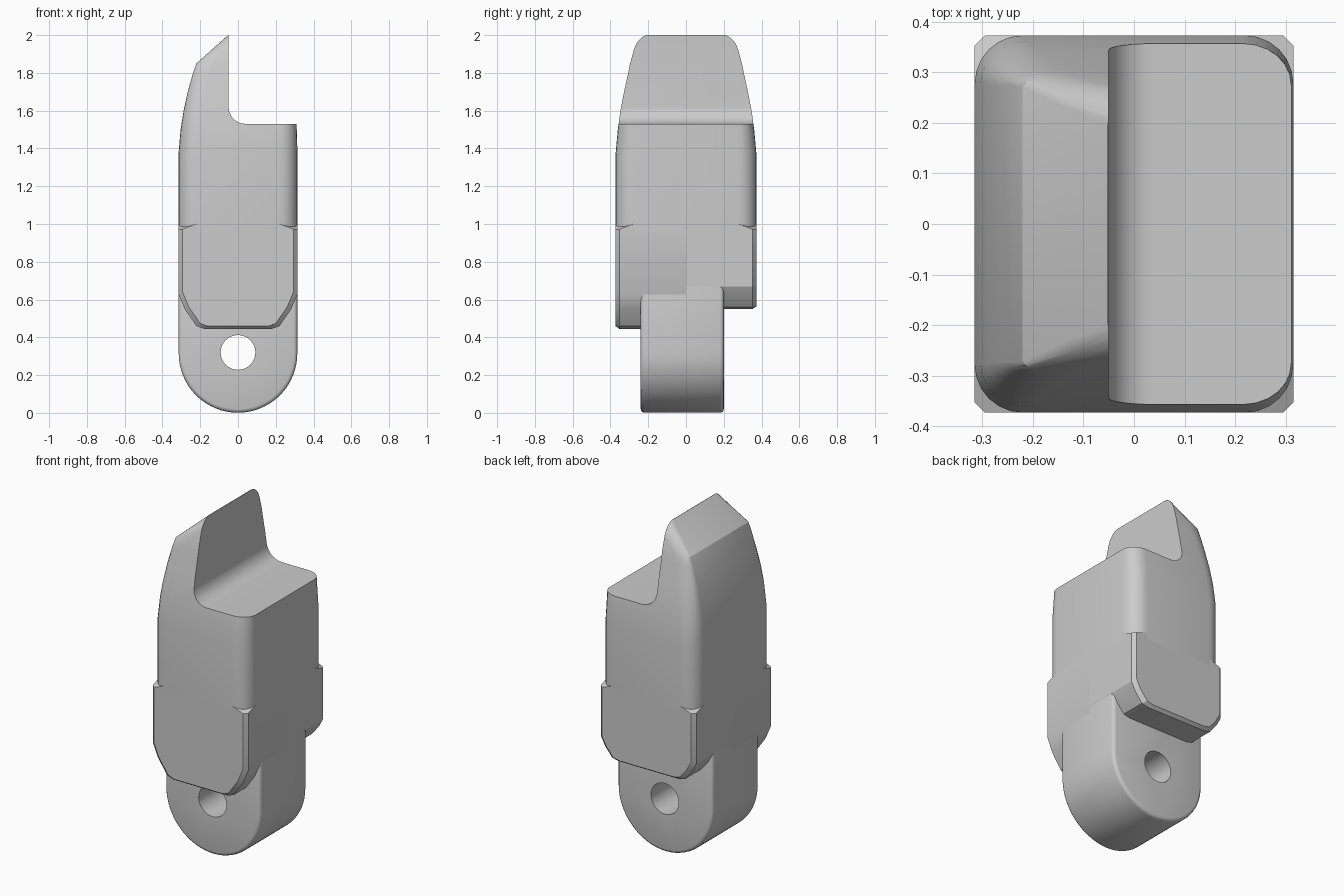
import bpy, bmesh
from math import sin, cos, pi

cube = bpy.data.objects.get("Cube")
if cube:
    bpy.data.objects.remove(cube, do_unlink=True)

grey = bpy.data.materials.new("plain grey")
grey.use_nodes = True
grey.diffuse_color = (0.6, 0.6, 0.6, 1)
grey.node_tree.nodes["Principled BSDF"].inputs["Base Color"].default_value = (0.6, 0.6, 0.6, 1)

W, D = 0.315, 0.373   # half width and half depth


def finish(name, bm):
    bmesh.ops.recalc_face_normals(bm, faces=bm.faces)
    mesh = bpy.data.meshes.new(name)
    bm.to_mesh(mesh)
    bm.free()
    obj = bpy.data.objects.new(name, mesh)
    bpy.context.collection.objects.link(obj)
    mesh.materials.append(grey)
    return obj


def modify(obj, kind, **settings):
    mod = obj.modifiers.new(kind.title(), kind)
    for key, value in settings.items():
        setattr(mod, key, value)
    bpy.context.view_layer.objects.active = obj
    bpy.ops.object.modifier_apply(modifier=mod.name)


def cut(obj, cutter):
    modify(obj, 'BOOLEAN', operation='DIFFERENCE', solver='EXACT', object=cutter)
    bpy.data.objects.remove(cutter, do_unlink=True)


def smooth(obj, angle):
    bpy.ops.object.select_all(action='DESELECT')
    obj.select_set(True)
    bpy.context.view_layer.objects.active = obj
    bpy.ops.object.shade_smooth_by_angle(angle=angle)


def prism(name, outline, y0, y1):
    """Extrude an x-z outline along y."""
    bm = bmesh.new()
    face = bm.faces.new([bm.verts.new((x, y0, z)) for x, z in outline])
    grown = bmesh.ops.extrude_face_region(bm, geom=[face])["geom"]
    bmesh.ops.translate(bm, vec=(0, y1 - y0, 0),
                        verts=[v for v in grown if isinstance(v, bmesh.types.BMVert)])
    return finish(name, bm)


def arc(cx, cz, r, a0, a1, n):
    return [(cx + r * cos(a0 + (a1 - a0) * i / n), cz + r * sin(a0 + (a1 - a0) * i / n))
            for i in range(n + 1)]


def section(x0, x1, half, rx, ry, n=6):
    """Rectangle with elliptical corners, as x-y points."""
    corners = [(x1 - rx, half - ry), (x0 + rx, half - ry),
               (x0 + rx, ry - half), (x1 - rx, ry - half)]
    return [(cx + rx * cos((q + i / n) * pi / 2), cy + ry * sin((q + i / n) * pi / 2))
            for q, (cx, cy) in enumerate(corners) for i in range(n + 1)]


# Upper body: rounded sections that taper, then lean over to a ridge
# each row: height, left edge, half depth, corner radius in y
rows = [(0.96, -W, D, 0.095), (1.37, -W, D, 0.095), (1.5, -0.304, 0.361, 0.085),
        (1.6, -0.288, 0.347, 0.072), (1.7, -0.266, 0.328, 0.055),
        (1.8, -0.238, 0.306, 0.032), (1.85, -0.22, 0.296, 0.025),
        (1.93, -0.131, 0.274, 0.045), (2.0, -0.052, 0.256, 0.06)]
bm = bmesh.new()
rings = [[bm.verts.new((x, y, z)) for x, y in section(x0, W - 0.004 * (z > 1.4), half, 0.095, ry)]
         for z, x0, half, ry in rows]
for low, high in zip(rings, rings[1:]):
    for i in range(len(low)):
        j = (i + 1) % len(low)
        bm.faces.new((low[i], low[j], high[j], high[i]))
bm.faces.new(rings[0])
bm.faces.new(rings[-1])
upper = finish("upper_body", bm)

# Step cut out of the upper body, with a rounded inner corner
step = [(-0.05, 2.3)] + arc(0.04, 1.62, 0.09, pi, 1.5 * pi, 8) + [(0.6, 1.53), (0.6, 2.3)]
cut(upper, prism("step_cutter", step, -1, 1))
smooth(upper, 0.45)


# Lower body halves: cheeks with chamfered ends and sloping corner shoulders
def cheek(name, side, bottom, shoulder, flat):
    bm = bmesh.new()
    rise = shoulder - bottom
    profile = [(W, shoulder), (W - 0.3 * (W - flat), bottom + 0.55 * rise),
               (flat + 0.02, bottom + 0.08 * rise), (flat - 0.02, bottom)]
    e = 0.02
    for s in (-1, 1):
        for x, z in profile:
            bm.verts.new((s * x, 0, z))
            bm.verts.new((s * x, side * (D - e), z))
            bm.verts.new((s * (x - e), side * D, z + e * 0.7))
        bm.verts.new((s * W, 0, 1))
        bm.verts.new((s * W, side * (D - 0.095), 1))
        bm.verts.new((s * (W - 0.095), side * D, 1))
        bm.verts.new((s * W, side * (D - e), 0.972))
        bm.verts.new((s * (W - e), side * D, 0.972))
    hull = bmesh.ops.convex_hull(bm, input=bm.verts)
    bmesh.ops.delete(bm, geom=list(set(hull["geom_interior"] + hull["geom_unused"])), context='VERTS')
    bmesh.ops.dissolve_limit(bm, angle_limit=0.02, verts=bm.verts, edges=bm.edges)
    smooth(finish(name, bm), 0.45)


cheek("front_cheek", -1, 0.445, 0.63, 0.2)
cheek("back_cheek", 1, 0.55, 0.67, 0.22)

# Tongue: round-ended plate with softened rims and a pin hole
r = W - 0.001
tongue = prism("tongue", arc(0, W, r, pi, 2 * pi, 32) + [(r, 0.8), (-r, 0.8)], -0.24, 0.2)
modify(tongue, 'BEVEL', width=0.02, segments=3, limit_method='ANGLE', angle_limit=1.2)
cut(tongue, prism("hole_cutter", arc(0, 0.32, 0.092, 0, 2 * pi * 31 / 32, 31), -1, 1))
smooth(tongue, 0.6)
